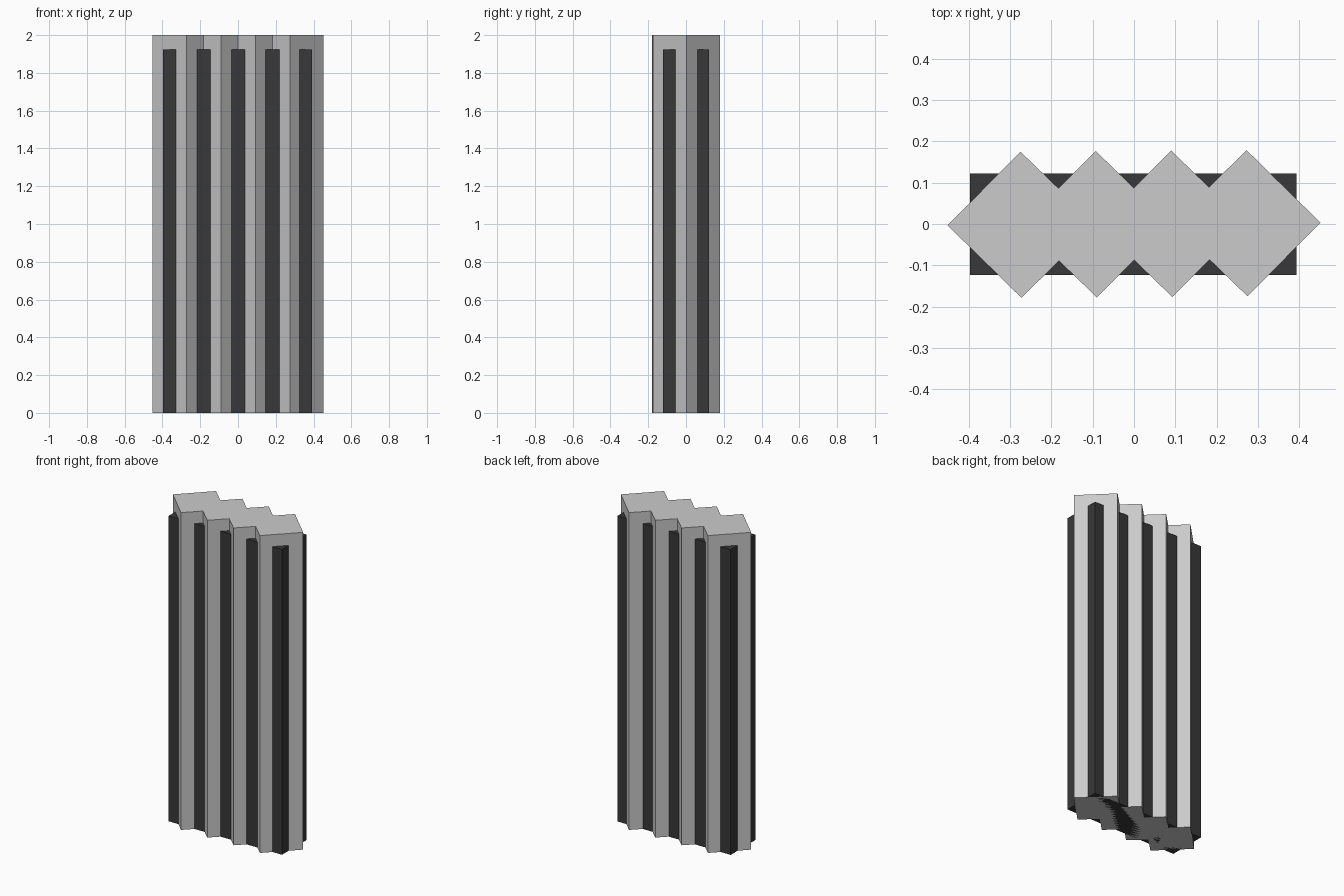
import bpy, bmesh
from math import radians
from mathutils import Matrix

if "Cube" in bpy.data.objects:
    bpy.data.objects.remove(bpy.data.objects["Cube"])


def prism(name, points, height, angle=0.0):
    """Extrude a closed 2D outline from z=0 up to the given height."""
    bm = bmesh.new()
    face = bm.faces.new([bm.verts.new((x, y, 0)) for x, y in points])
    top = bmesh.ops.extrude_face_region(bm, geom=[face], use_keep_orig=True)["geom"]
    bmesh.ops.translate(bm, vec=(0, 0, height),
                        verts=[v for v in top if isinstance(v, bmesh.types.BMVert)])
    bmesh.ops.rotate(bm, verts=bm.verts, matrix=Matrix.Rotation(angle, 3, 'Z'))
    bmesh.ops.recalc_face_normals(bm, faces=bm.faces)
    mesh = bpy.data.meshes.new(name)
    bm.to_mesh(mesh)
    bm.free()
    obj = bpy.data.objects.new(name, mesh)
    bpy.context.collection.objects.link(obj)
    return obj


# Fluted column: outline of four overlapping diamonds
half, step = 0.177, 0.1825
centres = [(i - 1.5) * step for i in range(4)]
side = []
for i, c in enumerate(centres):
    side.append((c, half))
    if i < 3:
        side.append((c + step / 2, half - step / 2 + 0.002))
tip = centres[-1] + half + 0.001
outline = [(-tip, 0)] + side + [(tip, 0)] + [(x, -y) for x, y in reversed(side)]
prism("fluted_column", outline, 2.0, radians(0.4))

# Dark core filling the grooves
core = prism("dark_core", [(-0.397, -0.123), (0.393, -0.123),
                           (0.393, 0.122), (-0.397, 0.122)], 1.925)
dark = bpy.data.materials.new("dark_grey")
dark.diffuse_color = (0.04, 0.04, 0.04, 1)
dark.use_nodes = True
dark.node_tree.nodes["Principled BSDF"].inputs["Base Color"].default_value = dark.diffuse_color
core.data.materials.append(dark)
